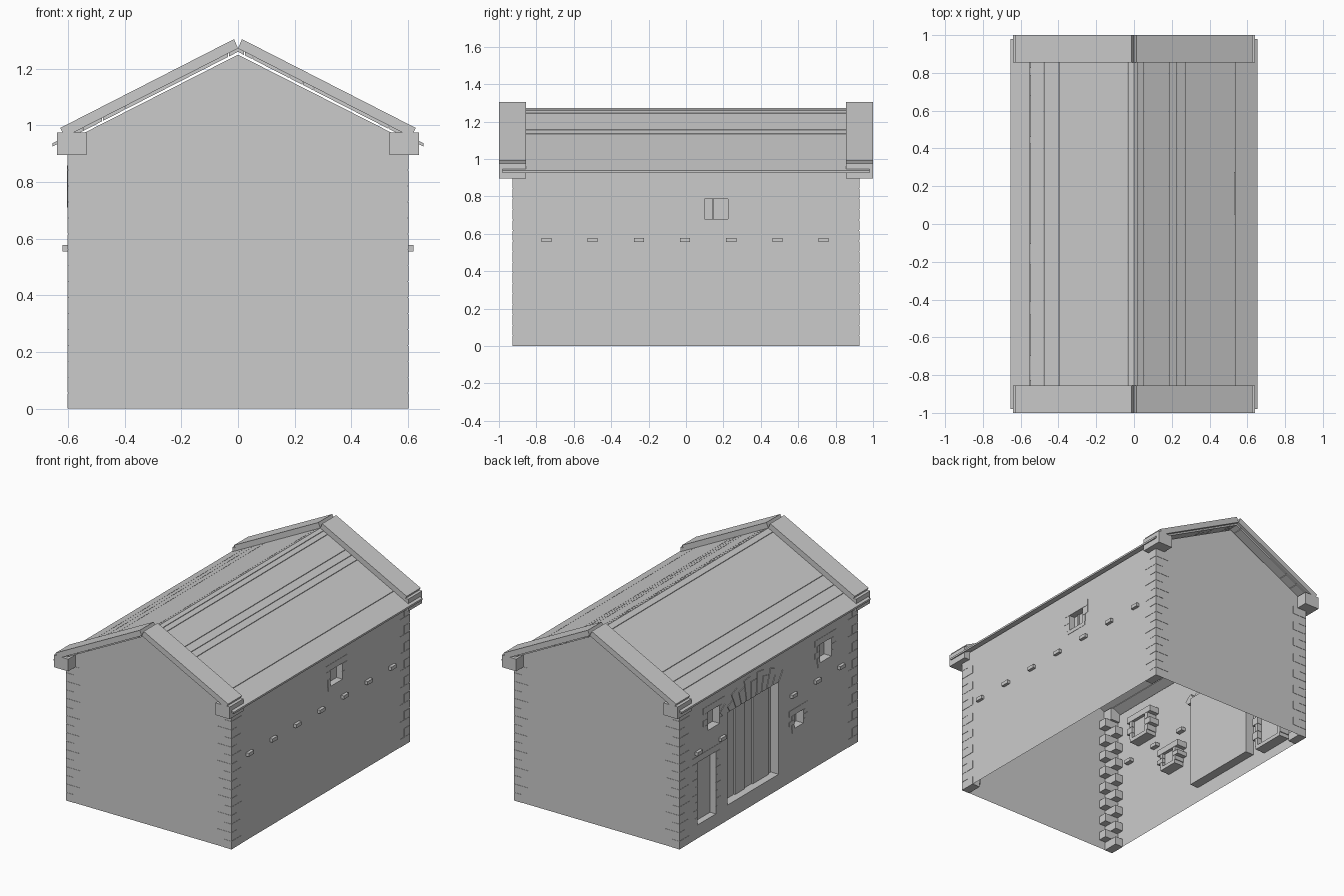
import bpy, bmesh, math

cube = bpy.data.objects.get("Cube")
if cube:
    bpy.data.objects.remove(cube, do_unlink=True)

stone = bpy.data.materials.new("plain grey")
stone.use_nodes = True
GREY = (0.6, 0.6, 0.6, 1)
stone.diffuse_color = GREY
stone.node_tree.nodes["Principled BSDF"].inputs["Base Color"].default_value = GREY


def finish(name, bm, fix=True):
    bmesh.ops.remove_doubles(bm, verts=bm.verts, dist=0.0001)
    if fix:
        bmesh.ops.recalc_face_normals(bm, faces=bm.faces)
    mesh = bpy.data.meshes.new(name)
    bm.to_mesh(mesh)
    bm.free()
    mesh.materials.append(stone)
    obj = bpy.data.objects.new(name, mesh)
    bpy.context.collection.objects.link(obj)
    return obj


def add_box(bm, xs, ys, zs):
    v = [bm.verts.new((x, y, z)) for x in sorted(xs) for y in sorted(ys) for z in sorted(zs)]
    for f in ((0, 1, 3, 2), (4, 6, 7, 5), (0, 4, 5, 1), (2, 3, 7, 6), (0, 2, 6, 4), (1, 5, 7, 3)):
        bm.faces.new([v[i] for i in f])


def add_prism(bm, base, offset):
    a = [bm.verts.new(p) for p in base]
    b = [bm.verts.new([c + d for c, d in zip(p, offset)]) for p in base]
    bm.faces.new(a)
    bm.faces.new(b[::-1])
    for i in range(len(a)):
        j = (i + 1) % len(a)
        bm.faces.new((a[i], b[i], b[j], a[j]))


W, L, EAVE, RIDGE = 0.6, 0.925, 0.945, 1.25   # wall half width, half length, heights


# Long walls: thin sheets with recessed openings (y0, y1, z0, z1, depth)
def side_wall(name, side, openings):
    bm = bmesh.new()

    def quad(pts):
        vs = [bm.verts.new((side * x, y, z)) for x, y, z in pts]
        bm.faces.new(vs if side > 0 else vs[::-1])

    ys = sorted({-L, L, *[v for o in openings for v in o[:2]]})
    zs = sorted({0, EAVE, *[v for o in openings for v in o[2:4]]})
    for y0, y1 in zip(ys, ys[1:]):
        for z0, z1 in zip(zs, zs[1:]):
            y, z = (y0 + y1) / 2, (z0 + z1) / 2
            if not any(o[0] < y < o[1] and o[2] < z < o[3] for o in openings):
                quad([(W, y0, z0), (W, y1, z0), (W, y1, z1), (W, y0, z1)])
    for y0, y1, z0, z1, d in openings:
        ring = [(y0, z0), (y1, z0), (y1, z1), (y0, z1)]
        quad([(W - d, y, z) for y, z in ring])
        for (ya, za), (yb, zb) in zip(ring, ring[1:] + ring[:1]):
            quad([(W, ya, za), (W, yb, zb), (W - d, yb, zb), (W - d, ya, za)])
    finish(name, bm, fix=False)


DOOR = (-0.105, 0.425, 0.1, 0.71, 0.06)
SMALL_DOOR = (0.55, 0.74, 0.09, 0.5, 0.04)
WINDOWS = [(0.51, 0.63, 0.67, 0.79, 0.05), (-0.65, -0.53, 0.67, 0.79, 0.05),
           (-0.36, -0.265, 0.34, 0.43, 0.05)]
REAR_WINDOW = (0.1, 0.225, 0.68, 0.785, 0.04)
side_wall("right_wall", -1, [DOOR, SMALL_DOOR] + WINDOWS)
side_wall("left_wall", 1, [REAR_WINDOW])

# Gable walls
for name, y in (("front_gable", -L), ("back_gable", L)):
    bm = bmesh.new()
    pts = [(-W, 0), (W, 0), (W, EAVE), (0, RIDGE), (-W, EAVE)]
    vs = [bm.verts.new((x, y, z)) for x, z in pts]
    bm.faces.new(vs if y < 0 else vs[::-1])
    finish(name, bm, fix=False)

# Corner stones, alternately long on one wall and then on the other
bm = bmesh.new()
COURSES = 16
step = 0.9 / COURSES
for sx in (-1, 1):
    for sy in (-1, 1):
        for i in range(COURSES):
            a, b = (0.1, 0.055) if i % 2 else (0.055, 0.1)
            add_box(bm, (sx * (W + 0.002), sx * (W - a)), (sy * (L + 0.002), sy * (L - b)),
                    (i * step, (i + 1) * step - 0.003))
finish("corner_stones", bm)


# Dressed stones round the openings
def surround(name, side, opening, courses):
    bm = bmesh.new()
    y0, y1, z0, z1, d = opening
    xs = (side * (W + 0.002), side * (W - 0.07))
    h = (z1 - z0) / courses
    for i in range(courses):
        w = 0.05 if i % 2 else 0.025
        z = (z0 + i * h, z0 + (i + 1) * h - 0.002)
        add_box(bm, xs, (y0 - w, y0), z)
        add_box(bm, xs, (y1, y1 + w), z)
    add_box(bm, xs, (y0 - 0.05, y1 + 0.05), (z1, z1 + 0.04))
    add_box(bm, xs, (y0 - 0.02, y1 + 0.02), (z0 - 0.025, z0))
    finish(name, bm)


surround("small_door_surround", -1, SMALL_DOOR, 8)
for i, win in enumerate(WINDOWS):
    surround(f"window_surround_{i + 1}", -1, win, 3)
surround("left_window_surround", 1, REAR_WINDOW, 2)

# Window mullion
bm = bmesh.new()
add_box(bm, (W - 0.04, W - 0.03), (0.138, 0.146), REAR_WINDOW[2:4])
finish("window_mullion", bm)

# Large door planks
bm = bmesh.new()
seams = [DOOR[0], -0.07, 0.095, 0.18, 0.28, DOOR[1]]
for i, (a, b) in enumerate(zip(seams, seams[1:])):
    face = -W + DOOR[4] - (0.012 if i % 2 else 0.004)
    add_box(bm, (face, -W + DOOR[4]), (a + 0.002, b - 0.002), DOOR[2:4])
finish("door_planks", bm)

# Fan of arch stones over the large door
bm = bmesh.new()
cy, cz, count, spread = 0.16, 0.3, 11, math.radians(39)
for i in range(count):
    t0 = -spread + 2 * spread * i / count
    t1 = t0 + 2 * spread / count - 0.015
    r = 0.56 if i % 2 == 0 else 0.52
    low = DOOR[3] - cz
    pts = [(cy + low * math.tan(t), DOOR[3]) for t in (t0, t1)]
    pts += [(cy + r * math.sin(t), max(cz + r * math.cos(t), DOOR[3] + 0.01)) for t in (t1, t0)]
    add_prism(bm, [(-W - 0.004, y, z) for y, z in pts], (0.03, 0, 0))
finish("door_arch_stones", bm)

# Beam ends poking through the long walls
bm = bmesh.new()
for side in (-1, 1):
    for i in range(-3, 4):
        y = i * 0.247 - 0.005
        if side < 0 and DOOR[0] < y < DOOR[1]:
            continue
        add_box(bm, (side * (W + 0.02), side * (W - 0.03)), (y - 0.027, y + 0.027), (0.555, 0.578))
finish("beam_ends", bm)

# Roof boards, split along their length by narrow joints
SLOPE, TOP = 0.511, 1.272


def roof_z(x, drop=0):
    return TOP - SLOPE * abs(x) - drop


def sloped_board(bm, side, x0, x1, lift, thick, y0, y1):
    pts = [(x0, lift), (x1, lift), (x1, lift - thick), (x0, lift - thick)]
    add_prism(bm, [(side * x, y0, roof_z(x) + h) for x, h in pts], (0, y1 - y0, 0))


for name, side, joints in (("right_roof", -1, [0, 0.035, 0.4, 0.48, 0.55, 0.655]),
                           ("left_roof", 1, [0, 0.025, 0.055, 0.185, 0.23, 0.27, 0.535, 0.655])):
    bm = bmesh.new()
    for a, b in zip(joints, joints[1:]):
        sloped_board(bm, side, a, b - (0.003 if b < 0.65 else 0), 0, 0.012, -0.98, 0.98)
    finish(name, bm)

# Raised verges and eaves blocks at both ends of the roof
for end, sy in (("front", -1), ("back", 1)):
    y0, y1 = sorted((sy * 0.855, sy))
    bm = bmesh.new()
    for side in (-1, 1):
        # ends cut square to the slope, leaving a small notch at the ridge
        pts = [(0.014, roof_z(0.014) + 0.04), (0.628, roof_z(0.628) + 0.04),
               (0.612, roof_z(0.612)), (0, roof_z(0))]
        add_prism(bm, [(side * x, y0, z) for x, z in pts], (0, y1 - y0, 0))
    finish(end + "_verge", bm)
    bm = bmesh.new()
    for side in (-1, 1):
        blk = [(0.535, 0.895), (0.64, 0.895), (0.64, 0.975), (0.535, 0.975)]
        add_prism(bm, [(side * x, y0, z) for x, z in blk], (0, y1 - y0, 0))
    finish(end + "_eaves_blocks", bm)
